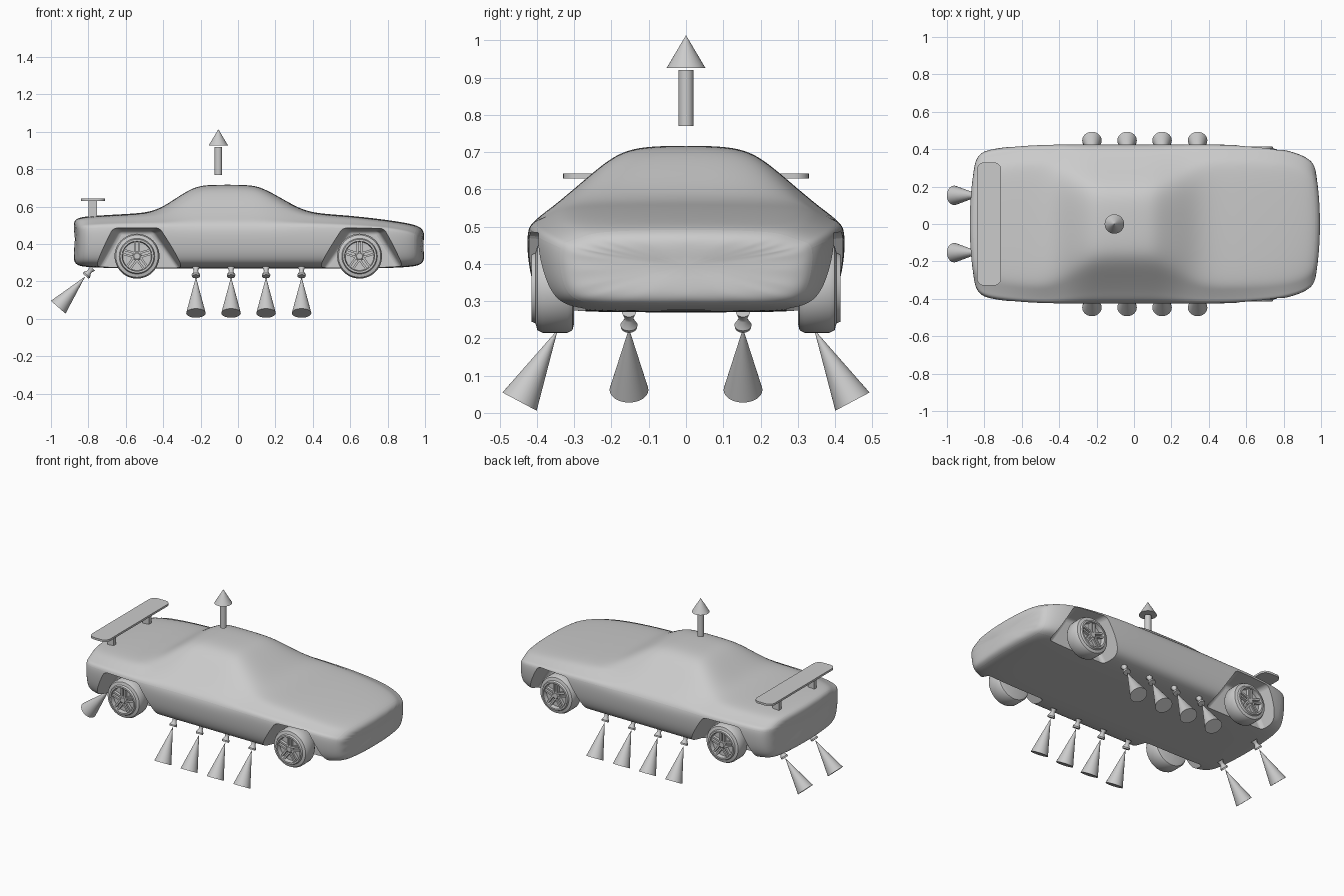
import bpy, bmesh, math
from mathutils import Matrix, Vector

cube = bpy.data.objects.get("Cube")
if cube:
    bpy.data.objects.remove(cube, do_unlink=True)

grey = bpy.data.materials.new("plain_grey")
grey.use_nodes = True
grey.diffuse_color = (0.6, 0.6, 0.6, 1)
grey.node_tree.nodes["Principled BSDF"].inputs["Base Color"].default_value = (0.6, 0.6, 0.6, 1)


def activate(obj):
    bpy.ops.object.select_all(action='DESELECT')
    obj.select_set(True)
    bpy.context.view_layer.objects.active = obj


def finish(name, bm, angle=35):
    """Turn a bmesh into a shaded grey object."""
    bmesh.ops.recalc_face_normals(bm, faces=bm.faces[:])
    mesh = bpy.data.meshes.new(name)
    bm.to_mesh(mesh)
    bm.free()
    mesh.materials.append(grey)
    obj = bpy.data.objects.new(name, mesh)
    bpy.context.collection.objects.link(obj)
    activate(obj)
    bpy.ops.object.shade_smooth_by_angle(angle=math.radians(angle))
    return obj


def loft(name, rings, angle=35):
    """Skin closed rings of points and cap both ends."""
    bm = bmesh.new()
    rows = [[bm.verts.new(p) for p in ring] for ring in rings]
    n = len(rows[0])
    for a, b in zip(rows, rows[1:]):
        for i in range(n):
            j = (i + 1) % n
            bm.faces.new((a[i], a[j], b[j], b[i]))
    bm.faces.new(rows[0])
    bm.faces.new(rows[-1])
    return finish(name, bm, angle)


def lathe(name, profile, origin, axis, segments=40):
    """Revolve (radius, distance) pairs around an axis."""
    origin = Vector(origin)
    turn = Vector((0, 0, 1)).rotation_difference(Vector(axis).normalized()).to_matrix()
    steps = [math.tau * i / segments for i in range(segments)]
    return loft(name, [[origin + turn @ Vector((r * math.cos(a), r * math.sin(a), t))
                        for a in steps] for r, t in profile])


def box(bm, size, matrix):
    return bmesh.ops.create_cube(bm, size=1, matrix=matrix @ Matrix.Diagonal((*size, 1)))


# Body: cross-sections as x, top, bottom, half width, roof half width, shoulder height
stations = [
    (-0.885, 0.50, 0.33, 0.29, 0.20, 0.47),
    (-0.872, 0.54, 0.285, 0.36, 0.25, 0.49),
    (-0.80, 0.55, 0.275, 0.40, 0.28, 0.50),
    (-0.62, 0.56, 0.27, 0.42, 0.31, 0.505),
    (-0.47, 0.568, 0.27, 0.428, 0.32, 0.505),
    (-0.38, 0.61, 0.27, 0.428, 0.28, 0.505),
    (-0.24, 0.71, 0.27, 0.428, 0.21, 0.505),
    (-0.14, 0.718, 0.27, 0.428, 0.20, 0.505),
    (0.05, 0.718, 0.27, 0.428, 0.20, 0.505),
    (0.13, 0.705, 0.27, 0.428, 0.21, 0.505),
    (0.27, 0.622, 0.27, 0.428, 0.27, 0.505),
    (0.38, 0.566, 0.27, 0.428, 0.32, 0.505),
    (0.55, 0.557, 0.27, 0.425, 0.32, 0.50),
    (0.75, 0.536, 0.27, 0.41, 0.31, 0.49),
    (0.90, 0.515, 0.275, 0.385, 0.29, 0.475),
    (0.98, 0.495, 0.285, 0.345, 0.25, 0.455),
    (1.003, 0.455, 0.32, 0.28, 0.19, 0.42),
]


def section(x, top, low, w, roof, shoulder):
    edge = top - (0.03 if top > 0.6 else 0.008)
    half = [(0, top), (roof * 0.65, top - 0.002), (roof, edge),
            (roof + (w - roof) * 0.35, edge + (shoulder - edge) * 0.38),
            (roof + (w - roof) * 0.75, edge + (shoulder - edge) * 0.8),
            (w, shoulder), (w * 0.995, shoulder - 0.4 * (shoulder - low)),
            (w * 0.95, low + 0.22 * (shoulder - low)), (w * 0.84, low + 0.004),
            (w * 0.45, low), (0, low)]
    outline = half + [(-y, z) for y, z in half[-2:0:-1]]
    bend = 0.25 * math.copysign(1, x) if abs(x) > 0.85 else 0
    return [(x - bend * y * y, y, z) for y, z in outline]


body = loft("car_body", [section(*s) for s in stations])
subdivision = body.modifiers.new("smooth", 'SUBSURF')
subdivision.levels = 3

# Wheel arches: tapered cutters, as bottom and top x limits at the outer skin
cutters = []
for arch in ((-0.79, -0.67, -0.42, -0.27), (0.41, 0.56, 0.785, 0.92)):
    for s in (1, -1):
        rings = []
        for y, inset, top in ((0.27, 0.035, 0.47), (0.42, 0, 0.486), (0.52, -0.015, 0.488)):
            a, b, c, d = arch
            rings.append([(a + inset, s * y, 0.255), (b + inset, s * y, top),
                          (c - inset, s * y, top), (d - inset, s * y, 0.255)])
        cutter = loft("arch_cutter", rings)
        bevel = cutter.modifiers.new("round", 'BEVEL')
        bevel.width = 0.02
        bevel.segments = 4
        cutter.hide_render = True
        cutters.append(cutter)
        cut = body.modifiers.new("arch", 'BOOLEAN')
        cut.operation = 'DIFFERENCE'
        cut.solver = 'EXACT'
        cut.object = cutter
activate(body)
for name in [m.name for m in body.modifiers]:
    bpy.ops.object.modifier_apply(modifier=name)
bpy.ops.object.shade_smooth_by_angle(angle=math.radians(35))
for cutter in cutters:
    bpy.data.objects.remove(cutter, do_unlink=True)

# Wheels: tyre and rim lathe, five twin spokes and a hub
tyre = [(0.0005, 0.30), (0.095, 0.30), (0.113, 0.305), (0.12, 0.318), (0.12, 0.385),
        (0.113, 0.399), (0.095, 0.404), (0.09, 0.415), (0.08, 0.415), (0.076, 0.388),
        (0.0005, 0.388)]
for place, x in (("rear", -0.54), ("front", 0.65)):
    for side, s in (("left", 1), ("right", -1)):
        label = place + "_" + side
        centre = (x, 0, 0.335)
        lathe(label + "_wheel", tyre, centre, (0, s, 0), 48)
        lathe(label + "_hub", [(0.024, 0.38), (0.024, 0.402), (0.016, 0.408)],
              centre, (0, s, 0), 24)
        bm = bmesh.new()
        for i in range(5):
            spin = Matrix.Translation((x, s * 0.396, 0.335)) @ Matrix.Rotation(math.tau * i / 5, 4, 'Y')
            for offset in (-0.011, 0.011):
                box(bm, (0.011, 0.02, 0.066), spin @ Matrix.Translation((offset, 0, 0.048)))
        finish(label + "_spokes", bm)

# Rear wing on two posts
bm = bmesh.new()
box(bm, (0.13, 0.66, 0.013), Matrix.Translation((-0.775, 0, 0.636)))
corners = [e for e in bm.edges if abs(e.verts[0].co.z - e.verts[1].co.z) > 0.01]
bmesh.ops.bevel(bm, geom=corners, offset=0.04, segments=6, profile=0.5, affect='EDGES')
finish("wing_blade", bm)
for side, s in (("left", 1), ("right", -1)):
    bm = bmesh.new()
    box(bm, (0.045, 0.025, 0.1), Matrix.Translation((-0.777, s * 0.18, 0.583)))
    finish(side + "_wing_post", bm)

# Nozzles with spray cones along the sills and at the back
nozzle = [(0.019, -0.06), (0.012, -0.042), (0.012, -0.034), (0.023, -0.014), (0.021, -0.005)]
spray = [(0.0005, 0), (0.052, 0.217)]
jets = [("side", (x, s * 0.345, 0.222), (0, s * 0.102, -0.192))
        for x in (-0.225, -0.037, 0.15, 0.34) for s in (1, -1)]
jets += [("rear", (-0.818, s * 0.153, 0.225), (-0.145, 0, -0.165)) for s in (1, -1)]
for place, tip, axis in jets:
    lathe(place + "_nozzle", nozzle, tip, axis, 24)
    lathe(place + "_spray_cone", spray, tip, axis)

# Upward arrow over the roof
lathe("arrow_shaft", [(0.02, 0.77), (0.02, 0.92)], (-0.105, 0, 0), (0, 0, 1), 32)
lathe("arrow_head", [(0.052, 0.926), (0.0005, 1.013)], (-0.105, 0, 0), (0, 0, 1), 32)
